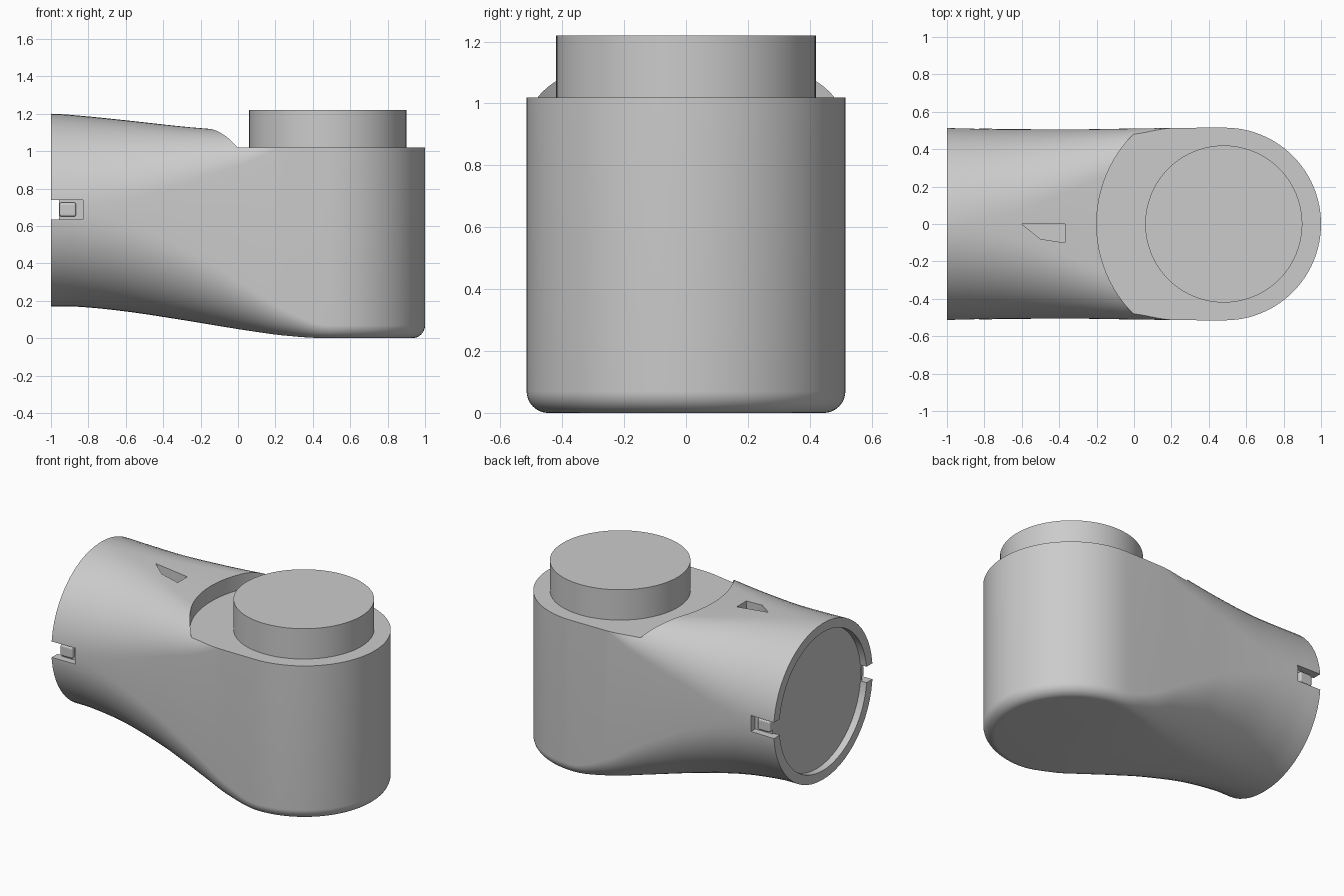
import bpy, bmesh, math

if "Cube" in bpy.data.objects:
    bpy.data.objects.remove(bpy.data.objects["Cube"])

CX = 0.485            # axis of the vertical joint
TUBE_Z = 0.685        # axis of the horizontal tube

# x, half width, bottom z, top z, bottom corner radius, top corner radius
KEYS = [
    (-1.00, 0.515, 0.170, 1.200, 0.510, 0.510),
    (-0.85, 0.511, 0.168, 1.190, 0.500, 0.490),
    (-0.60, 0.507, 0.143, 1.165, 0.470, 0.430),
    (-0.30, 0.506, 0.098, 1.132, 0.390, 0.310),
    (-0.10, 0.509, 0.065, 1.115, 0.310, 0.230),
    (0.05, 0.511, 0.041, 1.105, 0.240, 0.170),
    (0.25, 0.514, 0.014, 1.100, 0.140, 0.070),
    (CX, 0.515, 0.000, 1.100, 0.070, 0.020),
]


def section(x):
    """Smoothly interpolated section parameters at x."""
    i = max(k for k in range(len(KEYS) - 1) if KEYS[k][0] <= x + 1e-9)
    a, b = KEYS[i], KEYS[i + 1]
    p, q = KEYS[max(i - 1, 0)], KEYS[min(i + 2, len(KEYS) - 1)]
    h = b[0] - a[0]
    t = (x - a[0]) / h
    out = []
    for c in range(1, 6):
        m0 = (b[c] - p[c]) / (b[0] - p[0]) * h if i else 0
        m1 = (q[c] - a[c]) / (q[0] - a[0]) * h if i < len(KEYS) - 2 else 0
        out.append((2*t**3 - 3*t*t + 1)*a[c] + (t**3 - 2*t*t + t)*m0
                   + (3*t*t - 2*t**3)*b[c] + (t**3 - t*t)*m1)
    return out


def half_profile(x, n=14):
    """Half of a rounded rectangle as (radius, z), bottom centre to top centre."""
    w, zb, zt, rb, rt = section(x)
    rb, rt = min(rb, w - 0.004), min(rt, w - 0.004)
    pts = [(0, zb)]
    for k in range(n + 1):
        a = math.pi / 2 * k / n
        pts.append((w - rb + rb*math.sin(a), zb + rb - rb*math.cos(a)))
    for k in range(n + 1):
        a = math.pi / 2 * k / n
        pts.append((w - rt + rt*math.cos(a), zt - rt + rt*math.sin(a)))
    return pts + [(0, zt)]


def finish(bm, name):
    bmesh.ops.recalc_face_normals(bm, faces=bm.faces)
    me = bpy.data.meshes.new(name)
    bm.to_mesh(me)
    bm.free()
    ob = bpy.data.objects.new(name, me)
    bpy.context.collection.objects.link(ob)
    return ob


def prism(name, pts, z0, z1):
    bm = bmesh.new()
    lo = [bm.verts.new((x, y, z0)) for x, y in pts]
    hi = [bm.verts.new((x, y, z1)) for x, y in pts]
    bm.faces.new(lo)
    bm.faces.new(hi)
    for i in range(len(pts)):
        j = (i + 1) % len(pts)
        bm.faces.new((lo[i], lo[j], hi[j], hi[i]))
    return finish(bm, name)


def box(name, x0, x1, y0, y1, z0, z1):
    return prism(name, [(x0, y0), (x1, y0), (x1, y1), (x0, y1)], z0, z1)


def circle(cx, r, n=96):
    return [(cx + r*math.cos(2*math.pi*i/n), r*math.sin(2*math.pi*i/n)) for i in range(n)]


def activate(ob):
    bpy.ops.object.select_all(action='DESELECT')
    ob.select_set(True)
    bpy.context.view_layer.objects.active = ob


def smooth(ob):
    activate(ob)
    bpy.ops.object.shade_smooth_by_angle(angle=math.radians(30))


def cut(ob, cutter):
    m = ob.modifiers.new("cut", 'BOOLEAN')
    m.operation, m.solver, m.object = 'DIFFERENCE', 'EXACT', cutter
    activate(ob)
    bpy.ops.object.modifier_apply(modifier=m.name)
    bpy.data.objects.remove(cutter)


# Housing: the half profile sweeps down one side, round the joint and back
NX, NA = 36, 48
xs = [-1 + (CX + 1) * i / NX for i in range(NX + 1)]
stations = [(x, 0, -1) for x in xs]
stations += [(CX, math.cos(a), math.sin(a)) for a in
             (-math.pi/2 + math.pi*i/NA for i in range(1, NA))]
stations += [(x, 0, 1) for x in reversed(xs)]
bm = bmesh.new()
rows = [[bm.verts.new((x + dx*r, dy*r, z)) for r, z in half_profile(x)]
        for x, dx, dy in stations]
for a, b in zip(rows, rows[1:]):
    for i in range(len(a) - 1):
        bm.faces.new((a[i], b[i], b[i + 1], a[i + 1]))
bmesh.ops.remove_doubles(bm, verts=bm.verts, dist=1e-4)
bmesh.ops.holes_fill(bm, edges=[e for e in bm.edges if e.is_boundary], sides=0)
housing = finish(bm, "housing")

# Flat seat with the curved step around the joint
cut(housing, prism("seat_cutter", circle(CX, 0.685), 1.02, 1.5))

# Recessed tube end
bore = prism("bore_cutter", circle(0, 0.455), -0.2, 0.045)
bore.rotation_euler = (0, math.pi / 2, 0)
bore.location = (-1, 0, TUBE_Z)
cut(housing, bore)

# Slot on top of the tube
cut(housing, prism("slot_cutter", [(-0.60, 0), (-0.50, -0.08), (-0.37, -0.10), (-0.37, 0)], 1.07, 1.4))

# Latch notches with a small clip on both sides of the tube end
cut(housing, box("notch_cutter", -1.1, -0.957, -0.7, 0.7, 0.635, 0.74))
for s, side in ((-1, "front"), (1, "back")):
    y0, y1 = sorted((s * 0.465, s * 0.7))
    cut(housing, box("latch_cutter", -1.1, -0.83, y0, y1, 0.635, 0.74))
    y0, y1 = sorted((s * 0.45, s * 0.492))
    clip = box(side + "_latch_clip", -0.955, -0.865, y0, y1, 0.65, 0.725)
    bev = clip.modifiers.new("bevel", 'BEVEL')
    bev.width, bev.segments = 0.012, 3
smooth(housing)

# Round joint boss
smooth(prism("joint_boss", circle(CX - 0.005, 0.42), 1.0, 1.22))
